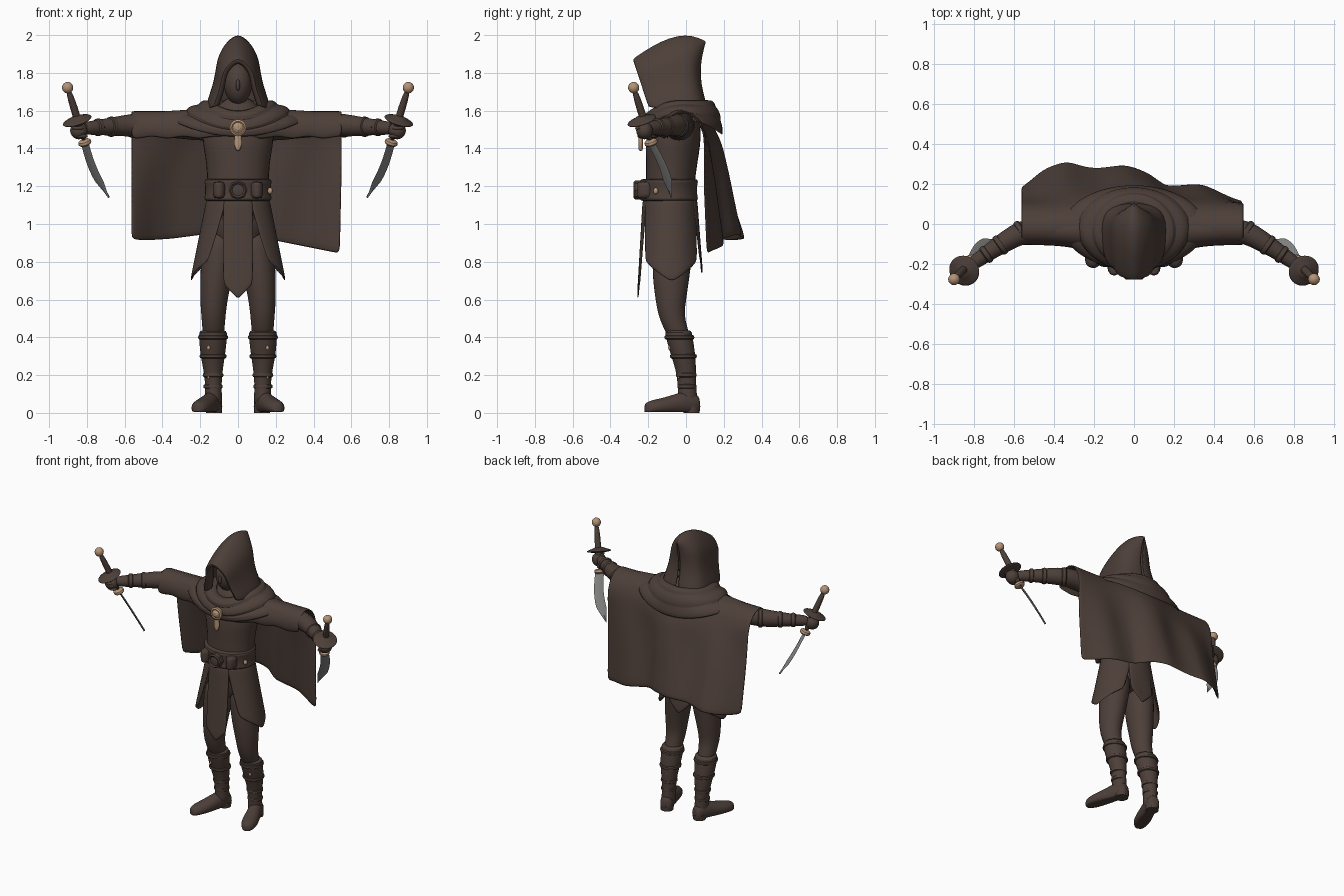
import bpy, math
from mathutils import Vector as V

if "Cube" in bpy.data.objects:
    bpy.data.objects.remove(bpy.data.objects["Cube"])


def material(name, rgb, rough=0.8):
    m = bpy.data.materials.new(name)
    m.use_nodes = True
    m.diffuse_color = (*rgb, 1)
    b = m.node_tree.nodes["Principled BSDF"]
    b.inputs["Base Color"].default_value = (*rgb, 1)
    b.inputs["Roughness"].default_value = rough
    return m


CLOTH = material("dark brown cloth", (0.075, 0.05, 0.041))
GOLD = material("tan gold", (0.46, 0.29, 0.18))
STEEL = material("grey steel", (0.24, 0.24, 0.235))


def skin(name, rings, mat=CLOTH, closed=True, caps=True, mirror=False, thick=0, sub=1, angle=50):
    """Join a row of equal point rings into a surface."""
    n = len(rings[0])
    verts = [p for r in rings for p in r]
    faces = []
    for i in range(len(rings) - 1):
        for j in range(n if closed else n - 1):
            k = (j + 1) % n
            faces.append((i * n + j, i * n + k, (i + 1) * n + k, (i + 1) * n + j))
    if closed and caps:
        faces.append(tuple(reversed(range(n))))
        faces.append(tuple(range(len(verts) - n, len(verts))))
    me = bpy.data.meshes.new(name)
    me.from_pydata(verts, [], faces)
    me.materials.append(mat)
    ob = bpy.data.objects.new(name, me)
    bpy.context.collection.objects.link(ob)
    bpy.ops.object.select_all(action="DESELECT")
    bpy.context.view_layer.objects.active = ob
    ob.select_set(True)
    bpy.ops.object.mode_set(mode="EDIT")
    bpy.ops.mesh.select_all(action="SELECT")
    bpy.ops.mesh.normals_make_consistent(inside=False)
    bpy.ops.object.mode_set(mode="OBJECT")
    if mirror:
        ob.modifiers.new("mirror", "MIRROR").use_mirror_merge = False
    if thick:
        s = ob.modifiers.new("thickness", "SOLIDIFY")
        s.thickness, s.offset = thick, 0
    if sub:
        s = ob.modifiers.new("smooth", "SUBSURF")
        s.levels = s.render_levels = sub
    bpy.ops.object.shade_smooth_by_angle(angle=math.radians(angle))
    return ob


def ring(c, ax, ay, n=16):
    c, ax, ay = V(c), V(ax), V(ay)
    return [c + ax * math.cos(a) + ay * math.sin(a) for a in (2 * math.pi * i / n for i in range(n))]


def stack(rows, n=16):
    """Level rings from rows of x, y, z, half width, half depth."""
    return [ring((x, y, z), (rx, 0, 0), (0, ry, 0), n) for x, y, z, rx, ry in rows]


def tube(path, n=16):
    """Rings square to a path of (point, radius)."""
    out = []
    for i, (p, r) in enumerate(path):
        d = (V(path[min(i + 1, len(path) - 1)][0]) - V(path[max(i - 1, 0)][0])).normalized()
        side = d.orthogonal().normalized() if abs(d.z) > 0.9 else d.cross(V((0, 0, 1))).normalized()
        out.append(ring(p, side * r, d.cross(side) * r, n))
    return out


def ball(name, c, size, mat, axis=V((0, 0, 1)), mirror=False):
    rows = [(V(c) + axis * size[2] * math.sin(t), max(math.cos(t), 0.02)) for t in
            (math.pi * (i / 8 - 0.5) for i in range(9))]
    return skin(name, [ring(p, (r * size[0], 0, 0), (0, r * size[1], 0)) for p, r in rows], mat, mirror=mirror)


def lerp(x, table):
    for (a, p), (b, q) in zip(table, table[1:]):
        if x <= b:
            return p + (q - p) * max(0, (x - a) / (b - a))
    return table[-1][1]


# Torso and belt
skin("torso", stack([(0, -.08, .86, .13, .11), (0, -.085, 1, .165, .13), (0, -.085, 1.2, .165, .13),
                     (0, -.075, 1.32, .17, .138), (0, -.07, 1.42, .19, .15), (0, -.06, 1.52, .2, .145),
                     (0, -.05, 1.6, .13, .11), (0, -.06, 1.68, .06, .07)]))
skin("belt", stack([(0, -.09, z, .165 + r, .14 + r) for z, r in
                    [(1.12, 0), (1.125, .012), (1.14, .016), (1.15, .01), (1.21, .01), (1.22, .016),
                     (1.235, .012), (1.24, 0)]], 24))
skin("belt_buckle", [ring((0, y, 1.18), (r, 0, 0), (0, 0, r), 8) for y, r in
                     [(-.23, .05), (-.27, .05), (-.278, .042), (-.27, .032), (-.274, .01)]], sub=0, angle=25)
for s in (-1, 1):
    skin("belt_pouch", stack([(s * .1, -.215, z, r, .045) for z, r in
                              [(1.135, .02), (1.145, .035), (1.215, .035), (1.225, .02)]], 12))
ball("belt_stud", (.17, -.16, 1.175), (.014, .014, .018), GOLD)


# Skirt panels that widen toward pointed hems
def skirt_panel(name, a0, a1, hem, tip, narrow, mirror=False):
    rows = []
    for i in range(9):
        t = i / 8
        row = []
        for j in range(9):
            s = j / 4 - 1
            a = math.radians((a0 + a1) / 2 + s * (a1 - a0) / 2 * (1 - narrow * t))
            z = 1.13 - t * (1.13 - (hem + (tip - hem) * (1 - abs(s))))
            row.append(V(((.165 + .085 * t) * math.cos(a), -.085 + (.14 + .03 * t) * math.sin(a), z)))
        rows.append(row)
    return skin(name, rows, closed=False, thick=.01, mirror=mirror)


skirt_panel("side_skirt", -68, 75, .8, .69, .25, True)
skirt_panel("front_tabard", -118, -62, .68, .6, .36)
skirt_panel("back_tabard", 60, 120, .82, .73, .3)

# Legs, boots and feet
skin("leg", stack([(.09, -.07, .98, .08, .11), (.1, -.07, .86, .095, .11), (.115, -.08, .72, .087, .1),
                   (.128, -.08, .6, .074, .083), (.13, -.08, .52, .066, .07), (.13, -.055, .45, .06, .065),
                   (.13, -.03, .38, .055, .058)]), mirror=True)
skin("boot", stack([(.13, -.04, .44, .06, .06), (.132, -.04, .43, .077, .074), (.132, -.035, .395, .075, .072),
                    (.134, -.018, .32, .069, .068), (.132, 0, .23, .052, .055), (.13, .005, .15, .043, .049),
                    (.13, .008, .09, .046, .052), (.13, .008, .03, .048, .055)]), mirror=True)
for z, y, r in [(.4, -.035, .078), (.3, -.014, .07), (.2, .001, .053), (.14, .005, .049)]:
    skin("boot_strap", stack([(.132, y, z + h, r + g, r + g) for h, g in
                              [(-.014, -.01), (-.01, .004), (.01, .004), (.014, -.01)]]), mirror=True)
toe = V((.085, -.235, 0)).normalized()
across = V((-toe.y, toe.x, 0))
foot = []
for d, w, h in [(-.062, .025, .06), (-.05, .042, .09), (0, .046, .11), (.07, .048, .09), (.14, .055, .068),
                (.2, .05, .058), (.235, .032, .045), (.245, .012, .03)]:
    c = V((.135, .012, h / 2)) + toe * d
    loop = ring(c, across * w, (0, 0, h / 2 + .012), 16)
    for p in loop:
        p.z = max(p.z, .004)
    foot.append(loop)
skin("foot", foot, mirror=True)
skin("boot_heel", stack([(.128, .03, 0, .042, .042), (.128, .03, .035, .045, .045)]), sub=0, mirror=True)
ball("boot_stud", (.155, -.085, .345), (.01, .01, .013), GOLD, mirror=True)
ball("ankle_stud", (.155, -.038, .19), (.008, .008, .01), GOLD, mirror=True)

# Arms with cuffs and fists
skin("arm", tube([((.12, -.04, 1.52), .085), ((.22, -.035, 1.525), .085), ((.38, -.03, 1.53), .07),
                  ((.53, -.03, 1.525), .062), ((.6, -.06, 1.52), .058), ((.68, -.11, 1.515), .048),
                  ((.76, -.165, 1.51), .038), ((.83, -.215, 1.505), .035)]), mirror=True)
for p, r in [((.56, -.04, 1.52), .06), ((.67, -.105, 1.515), .051), ((.74, -.152, 1.512), .044)]:
    d = V((.82, -.57, 0))
    skin("arm_cuff", tube([(V(p) + d * h, r + g) for h, g in
                           [(-.02, -.015), (-.015, .005), (.015, .006), (.02, -.015)]]), mirror=True)
ball("fist", (.843, -.22, 1.495), (.048, .046, .047), CLOTH, mirror=True)
for i in range(4):
    ball("finger", (.855 - i * .009, -.25 + i * .006, 1.528 - i * .021), (.034, .026, .013), CLOTH, mirror=True)

# Curved swords held point down
pommel, collar, tip = V((.902, -.277, 1.722)), V((.811, -.185, 1.43)), V((.683, -.078, 1.14))
axis = (collar - pommel).normalized()
ball("sword_pommel", pommel, (.031, .031, .031), GOLD, mirror=True)
skin("sword_grip", tube([(pommel.lerp(collar, t), r) for t, r in
                         [(.05, .014), (.2, .018), (.4, .021), (.55, .019), (1, .02)]]), mirror=True)
skin("sword_guard", tube([(V((.852, -.235, 1.55)) + axis * h, r) for h, r in
                          [(-.025, .025), (-.012, .04), (-.004, .076), (.004, .082), (.01, .074), (.014, .02)]], 20),
     mirror=True)
skin("sword_collar", tube([(collar + axis * h, r) for h, r in
                           [(-.018, .02), (-.012, .036), (.006, .038), (.016, .024)]]), GOLD, mirror=True)
wide = V((.7, .7, 0))
flat = (tip - collar).cross(wide).normalized()
blade = []
for i in range(11):
    t = i / 10
    bow = .035 * math.sin(math.pi * t)
    half = .028 * (1 + .25 * t) * min(1, (1 - t) * 3.2) + .001
    blade.append(ring(collar.lerp(tip, t) + wide * (bow * .7), wide * half, flat * .006, 4))
skin("sword_blade", blade, STEEL, mirror=True, sub=0, angle=35)

# Cape draped over both arms and falling behind
hem_y = [(-.57, .19), (-.46, .26), (-.33, .305), (-.05, .28), (.08, .25), (.16, .205), (.35, .18), (.55, .125)]
hem_z = [(-.57, .92), (-.5, .91), (-.35, .92), (-.2, .94), (.05, .94), (.25, .9), (.53, .845)]
columns = []
for i in range(41):
    x = -.565 + i * 1.115 / 40
    g = math.exp(-(x / .22) ** 2)
    w = .006 * math.sin(38 * x)
    col = [(-.095 - .11 * g, 1.455 + w), (-.105 - .1 * g, 1.52), (-.07 - .09 * g, 1.585), (-.01, 1.6 + .015 * g),
           (.06 + .05 * g, 1.565), (.1 + .06 * g, 1.48)]
    for k in range(1, 10):
        t = k / 9
        fold = .014 * math.sin(17 * x + 1 + t) * math.sin(math.pi * min(t, .6))
        y = (.1 + .07 * g) * (1 - t) + lerp(x, hem_y) * t + fold
        col.append((y, 1.48 + (lerp(x, hem_z) - 1.48) * t))
    columns.append([V((x * (1 - .04 * max(0, 1.3 - z) * (x > 0)), y, z)) for y, z in col])
skin("cape", columns, closed=False, thick=.012)

# Folded cowl around the shoulders: half width, front y, back y, front z, side z, back z
cowl = []
for rx, yf, yb, zf, zs, zb in [(.11, -.15, .06, 1.59, 1.63, 1.62), (.165, -.2, .12, 1.6, 1.655, 1.66),
                               (.2, -.222, .15, 1.565, 1.645, 1.64), (.2, -.212, .148, 1.548, 1.625, 1.62),
                               (.25, -.23, .168, 1.535, 1.625, 1.605), (.275, -.236, .182, 1.505, 1.6, 1.56),
                               (.268, -.222, .176, 1.495, 1.585, 1.55), (.32, -.23, .188, 1.49, 1.585, 1.52),
                               (.36, -.222, .192, 1.46, 1.55, 1.47)]:
    loop = ring((0, (yf + yb) / 2, zs), (rx, 0, 0), (0, (yb - yf) / 2, 0), 32)
    for i, p in enumerate(loop):
        s = math.sin(2 * math.pi * i / 32)
        p.z += ((zb if s > 0 else zf) - zs) * s * s
    cowl.append(loop)
skin("cowl", cowl, caps=False, thick=.012)

# Clasp
skin("clasp_disc", [ring((0, y, 1.51), (r, 0, 0), (0, 0, r), 16) for y, r in
                    [(-.23, .042), (-.25, .044), (-.256, .034), (-.252, .028), (-.262, .012)]], GOLD, sub=0, angle=30)
skin("clasp_pendant", stack([(0, -.24, z, r, .012) for z, r in
                             [(1.48, .02), (1.45, .018), (1.43, .026), (1.41, .018), (1.385, .008)]], 12), GOLD)

# Hood of arched sections from the back ridge to the brim: y at top, y at foot, top z, foot z, half width
arch = [(0, 1), (.12, .95), (.3, .8), (.5, .7), (.68, .65), (.82, .5), (.92, .31), (.975, .15)]
hood = []
for yt, yb, zt, zb, w in [(.105, .105, 1.965, 1.64, .004), (.095, .1, 1.972, 1.635, .075), (.065, .075, 1.985, 1.63, .14),
                          (0, .01, 2.003, 1.62, .165), (-.09, -.07, 1.985, 1.61, .165), (-.18, -.13, 1.94, 1.61, .155),
                          (-.25, -.175, 1.893, 1.615, .142), (-.283, -.2, 1.872, 1.62, .128), (-.272, -.195, 1.855, 1.625, .105),
                          (-.21, -.14, 1.85, 1.63, .098)]:
    half = [(h, k * w) for h, k in arch]
    outline = [(h, -x) for h, x in half] + [(1, 0)] + [(h, x) for h, x in reversed(half)]
    pinch = lambda h: -.03 * math.sin(math.pi * h) if yt > .05 else 0
    hood.append([V((x, yb + (yt - yb) * h + pinch(h), zb + (zt - zb) * h)) for h, x in outline])
skin("hood", hood, closed=False, thick=.008)

# Shadowed face
ball("face", (0, -.115, 1.745), (.078, .09, .115), CLOTH)
ball("nose", (0, -.205, 1.735), (.012, .014, .03), CLOTH)
